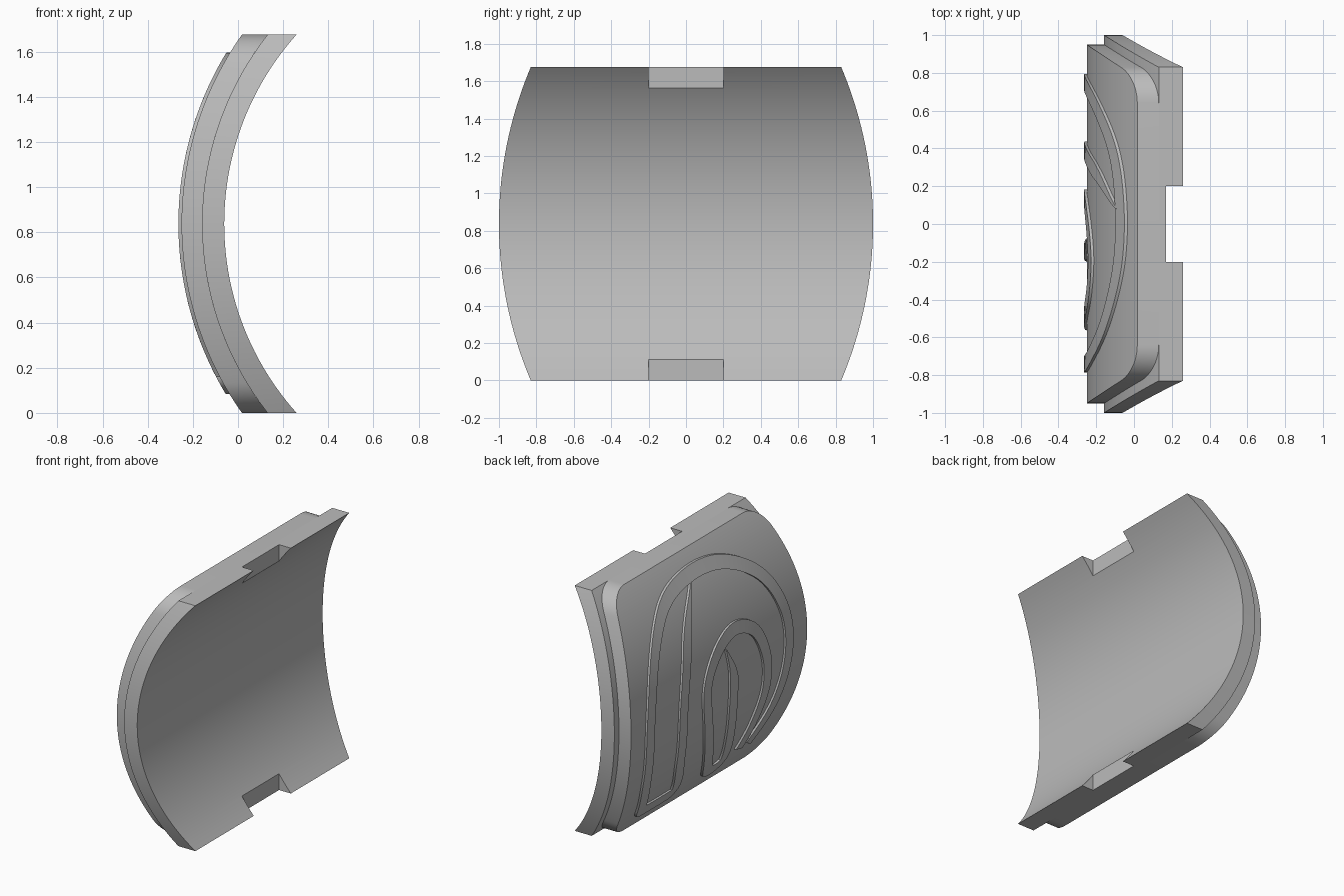
import bpy, bmesh, math
from mathutils import Vector

if "Cube" in bpy.data.objects:
    bpy.data.objects.remove(bpy.data.objects["Cube"])

ZC, XC = 0.8375, 1.195            # mid height, axis of the curved layers
R_IN, R_MID, R_OUT, R_RIDGE = 1.256, 1.354, 1.445, 1.459
SIDE_R, SIDE_Y = 2.148, -1.148    # bowed side outline

grey = bpy.data.materials.new("grey")
grey.diffuse_color = (0.5, 0.5, 0.5, 1)
grey.use_nodes = True
grey.node_tree.nodes["Principled BSDF"].inputs["Base Color"].default_value = grey.diffuse_color


def surf(r, y, z):
    """Point on the layer of radius r."""
    return Vector((XC - math.sqrt(r * r - (z - ZC) ** 2), y, z))


def finish(name, bm, angle=30):
    bmesh.ops.recalc_face_normals(bm, faces=bm.faces)
    me = bpy.data.meshes.new(name)
    bm.to_mesh(me)
    bm.free()
    me.materials.append(grey)
    ob = bpy.data.objects.new(name, me)
    bpy.context.collection.objects.link(ob)
    smooth(ob, angle)
    return ob


def smooth(ob, angle=30):
    bpy.ops.object.select_all(action='DESELECT')
    bpy.context.view_layer.objects.active = ob
    ob.select_set(True)
    bpy.ops.object.shade_smooth_by_angle(angle=math.radians(angle))


def loft(name, rings, angle=30):
    """Skin four-point rings into a closed solid."""
    bm = bmesh.new()
    rows = [[bm.verts.new(p) for p in ring] for ring in rings]
    for a, b in zip(rows, rows[1:]):
        for i in range(4):
            j = (i + 1) % 4
            bm.faces.new((a[i], a[j], b[j], b[i]))
    bm.faces.new(rows[0])
    bm.faces.new(rows[-1])
    return finish(name, bm, angle)


def layer(name, r1, r2, width, heights):
    return loft(name, [[surf(r1, -width(d), ZC + d), surf(r1, width(d), ZC + d),
                        surf(r2, width(d), ZC + d), surf(r2, -width(d), ZC + d)]
                       for d in heights])


# Back shell with bowed ends
def shell_width(d):
    return SIDE_Y + math.sqrt(SIDE_R ** 2 - d * d)


N = 56
shell = layer("back_shell", R_IN, R_MID, shell_width,
              [ZC * (2 * i / N - 1) for i in range(N + 1)])

# Clip notches in the top and bottom inner edges
bm = bmesh.new()
bmesh.ops.create_cube(bm, size=1)
for v in bm.verts:
    v.co = Vector((0.42 + v.co.x * 0.5, v.co.y * 0.4, ZC + v.co.z * 2.2))
cutter = finish("notch_cutter", bm)
cutter.hide_render = True
cutter.hide_set(True)
mod = shell.modifiers.new("notches", 'BOOLEAN')
mod.operation, mod.solver, mod.object = 'DIFFERENCE', 'EXACT', cutter
bpy.context.view_layer.objects.active = shell
bpy.ops.object.modifier_apply(modifier=mod.name)
bpy.data.objects.remove(cutter)
smooth(shell)

# Outer panel: inset outline with rounded corners
INSET, FIL = 0.05, 0.2
PR = SIDE_R - INSET
FD = ZC - FIL
FY = SIDE_Y + math.sqrt((PR - FIL) ** 2 - FD ** 2)
TAN = FD * PR / (PR - FIL)


def panel_width(d):
    d = abs(d)
    if d <= TAN:
        return SIDE_Y + math.sqrt(PR * PR - d * d)
    return FY + math.sqrt(max(0, FIL ** 2 - (d - FD) ** 2))


start = math.asin((TAN - FD) / FIL)
fillet = [FD + FIL * math.sin(start + (math.pi / 2 - start) * i / 14) for i in range(1, 15)]
straight = [TAN * (2 * i / 44 - 1) for i in range(45)]
layer("outer_panel", R_MID, R_OUT, panel_width,
      [-d for d in reversed(fillet)] + straight + fillet)


# Raised decorative ridges following the curved panel
def spline(pts, steps=8):
    p = [Vector(q) for q in pts]
    p = [2 * p[0] - p[1]] + p + [2 * p[-1] - p[-2]]
    out = []
    for a, b, c, d in zip(p, p[1:], p[2:], p[3:]):
        for i in range(steps):
            t = i / steps
            out.append(0.5 * (2 * b + (c - a) * t + (2 * a - 5 * b + 4 * c - d) * t * t
                              + (3 * b - a - 3 * c + d) * t ** 3))
    return out + [p[-2]]


def ridge(name, pts, width, taper=10):
    line = spline(pts)
    rings = []
    for i, q in enumerate(line):
        t = (line[min(i + 1, len(line) - 1)] - line[max(i - 1, 0)]).normalized()
        w = width / 2 * min(1, 0.1 + i / taper)
        n = Vector((-t.y, t.x)) * w
        a, b = q + n, q - n
        rings.append([surf(R_OUT - 0.02, *a), surf(R_OUT - 0.02, *b),
                      surf(R_RIDGE, *b), surf(R_RIDGE, *a)])
    loft(name, rings, 40)


ridge("outer_ridge", [(.08, 1.52), (.27, 1.25), (.39, .84), (.35, .45), (.26, .2),
                      (.27, .14), (.33, .13), (.54, .13), (.6, .14), (.63, .2),
                      (.71, .45), (.75, .84), (.65, 1.2), (.42, 1.46), (.1, 1.55),
                      (-.25, 1.52), (-.55, 1.35), (-.71, 1.08), (-.74, .78),
                      (-.67, .45), (-.52, .18)], 0.085)
ridge("inner_ridge", [(-.08, 1.02), (-.14, .84), (-.16, .62), (-.2, .42), (-.26, .2),
                      (-.23, .14), (-.14, .13), (-.07, .2), (.07, .5), (.14, .82),
                      (.03, 1.02), (-.18, 1.12), (-.38, 1.05), (-.49, .85),
                      (-.52, .62), (-.48, .4), (-.42, .18)], 0.085)
